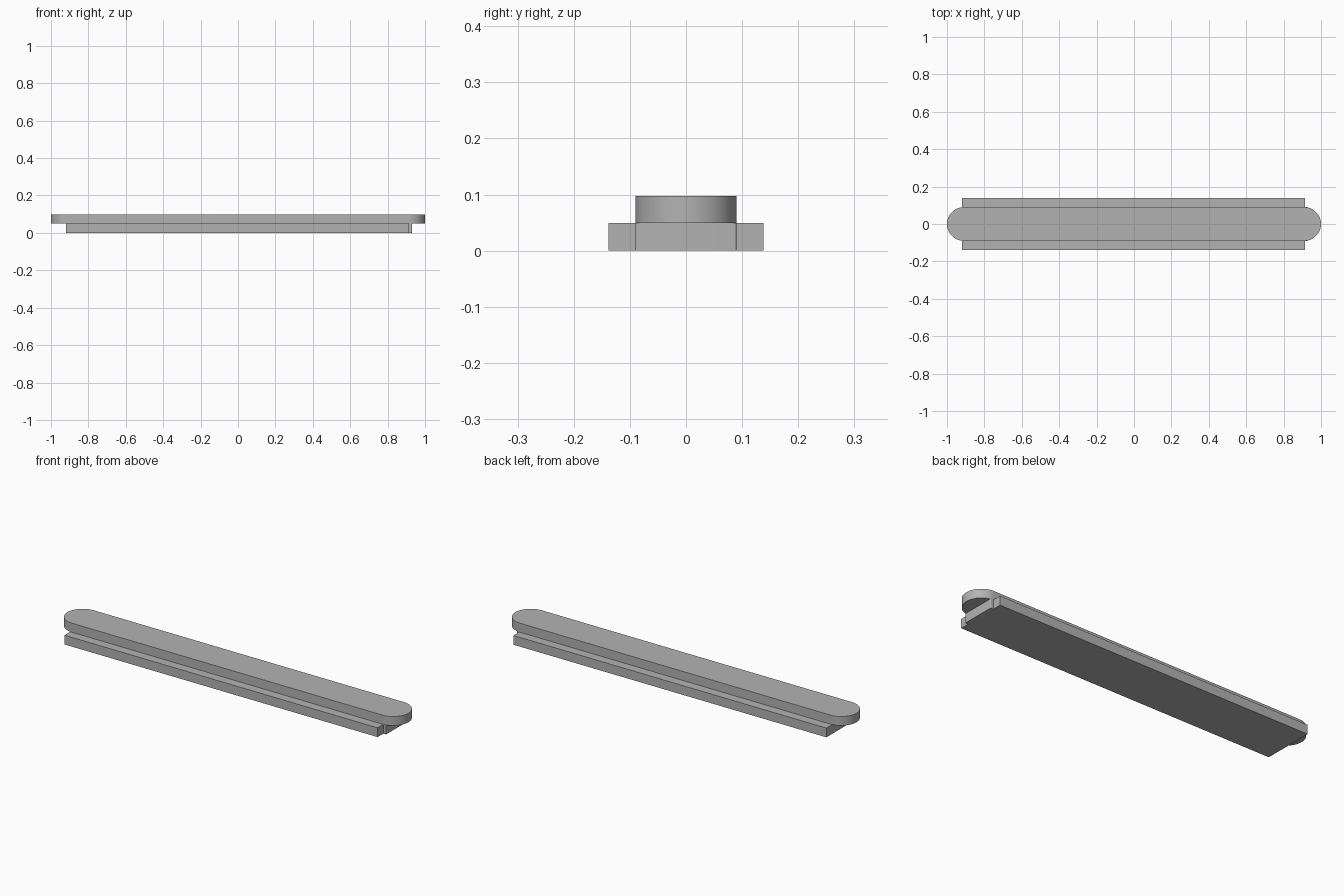
import bpy, bmesh, math

cube = bpy.data.objects.get("Cube")
if cube:
    bpy.data.objects.remove(cube, do_unlink=True)

grey = bpy.data.materials.new("plain grey")
grey.use_nodes = True
colour = (0.45, 0.45, 0.45, 1)
grey.diffuse_color = colour
grey.node_tree.nodes["Principled BSDF"].inputs["Base Color"].default_value = colour


def extrude_outline(name, points, bottom, top):
    """Closed flat outline raised into a solid."""
    bm = bmesh.new()
    face = bm.faces.new([bm.verts.new((x, y, bottom)) for x, y in points])
    raised = bmesh.ops.extrude_face_region(bm, geom=[face])["geom"]
    bmesh.ops.translate(bm, vec=(0, 0, top - bottom),
                        verts=[v for v in raised if isinstance(v, bmesh.types.BMVert)])
    bmesh.ops.recalc_face_normals(bm, faces=bm.faces)
    mesh = bpy.data.meshes.new(name)
    bm.to_mesh(mesh)
    bm.free()
    obj = bpy.data.objects.new(name, mesh)
    bpy.context.collection.objects.link(obj)
    mesh.materials.append(grey)
    bpy.ops.object.select_all(action="DESELECT")
    obj.select_set(True)
    bpy.context.view_layer.objects.active = obj
    bpy.ops.object.shade_smooth_by_angle(angle=math.radians(30))
    return obj


def arc(cx, cy, radius, start, end, steps):
    angles = [math.radians(start + (end - start) * i / steps) for i in range(steps + 1)]
    return [(cx + radius * math.cos(a), cy + radius * math.sin(a)) for a in angles]


half_width, flange, base_top, top = 0.09, 0.138, 0.049, 0.097
left_end, right_end, tongue_end, fillet = 0.915, -0.92, 0.931, 0.004

# Upper bar with fully rounded ends
centre = 1 - half_width
extrude_outline("rounded_bar",
                arc(centre, 0, half_width, -90, 90, 32)
                + arc(-centre, 0, half_width, 90, 270, 32),
                base_top, top)

# Lower base: wide flanges with a short central tongue at one end
half = [(left_end, half_width)] + [(left_end, flange), (right_end, flange)]
corner = arc(tongue_end - fillet, half_width - fillet, fillet, 0, 90, 6)
upper = corner + half
lower = [(x, -y) for x, y in reversed(upper)]
extrude_outline("flanged_base", upper + lower, 0, base_top)
